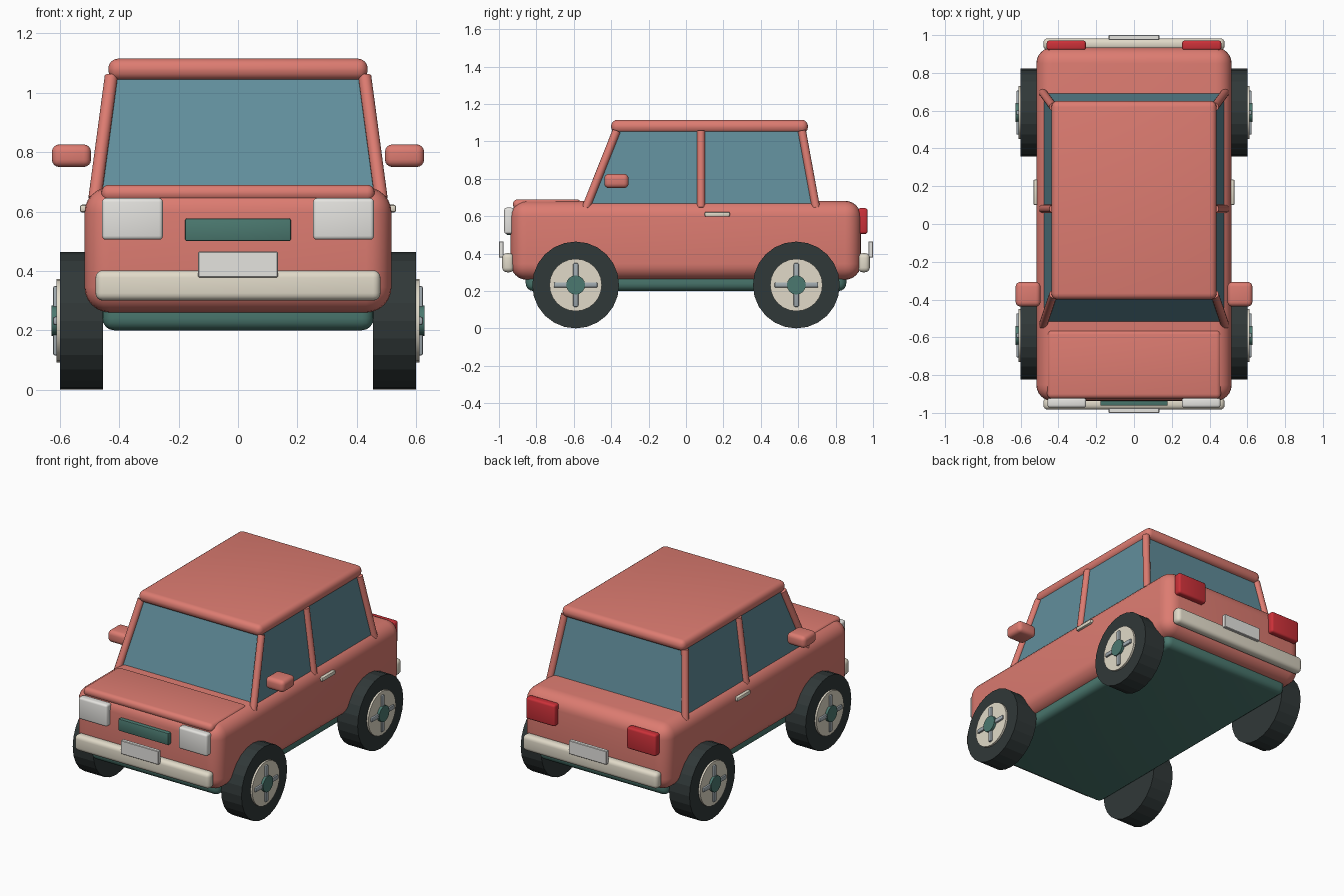
import bpy, math
from mathutils import Vector

if "Cube" in bpy.data.objects:
    bpy.data.objects.remove(bpy.data.objects["Cube"])


def material(name, r, g, b):
    m = bpy.data.materials.new(name)
    m.diffuse_color = (r, g, b, 1)
    m.use_nodes = True
    m.node_tree.nodes["Principled BSDF"].inputs["Base Color"].default_value = m.diffuse_color
    return m


PAINT = material("paint", 0.72, 0.20, 0.165)
GLASS = material("glass", 0.12, 0.27, 0.33)
TEAL = material("teal", 0.07, 0.19, 0.16)
RUBBER = material("rubber", 0.03, 0.04, 0.04)
CREAM = material("cream", 0.75, 0.70, 0.58)
LAMP = material("lamp", 0.78, 0.77, 0.74)
RED = material("red", 0.60, 0.03, 0.04)
STEEL = material("steel", 0.36, 0.41, 0.44)


def finish(ob, name, mat, smooth=True):
    ob.name = name
    ob.data.materials.append(mat)
    if smooth:
        bpy.ops.object.shade_smooth_by_angle(angle=math.radians(35))
    return ob


def box(name, mat, x, y, z, bevel=0.0, segments=4):
    """Rounded box from (min, max) ranges on each axis."""
    bpy.ops.mesh.primitive_cube_add(size=1, location=[sum(r) / 2 for r in (x, y, z)])
    ob = bpy.context.object
    ob.scale = [r[1] - r[0] for r in (x, y, z)]
    bpy.ops.object.transform_apply(location=False, rotation=False, scale=True)
    if bevel:
        mod = ob.modifiers.new("bevel", 'BEVEL')
        mod.width, mod.segments = bevel, segments
        bpy.ops.object.modifier_apply(modifier="bevel")
    return finish(ob, name, mat)


def rod(name, mat, a, b, radius, sides, smooth=True):
    """Cylinder between two points."""
    a, b = Vector(a), Vector(b)
    d = b - a
    bpy.ops.mesh.primitive_cylinder_add(
        vertices=sides, radius=radius, depth=d.length, location=(a + b) / 2,
        rotation=d.to_track_quat('Z', 'Y').to_euler())
    return finish(bpy.context.object, name, mat, smooth)


def span(s, a, b):
    return tuple(sorted((s * a, s * b)))


# Main shell
box("body", PAINT, (-0.517, 0.517), (-0.937, 0.935), (0.26, 0.682), 0.085, 6)
box("hood", PAINT, (-0.46, 0.46), (-0.925, -0.56), (0.635, 0.69), 0.025)
box("chassis", TEAL, (-0.457, 0.457), (-0.857, 0.857), (0.20, 0.32), 0.04)
box("roof", PAINT, (-0.437, 0.437), (-0.40, 0.652), (1.043, 1.115), 0.033)

# Glass cabin, tapering to the roof
LOW, HIGH = 0.63, 1.06
corners = [(sx * w, y, z) for w, y0, y1, z in
           ((0.482, -0.535, 0.70, LOW), (0.425, -0.37, 0.62, HIGH))
           for sx, y in ((-1, y0), (1, y0), (1, y1), (-1, y1))]
mesh = bpy.data.meshes.new("windows")
mesh.from_pydata(corners, [], [(3, 2, 1, 0), (4, 5, 6, 7)] +
                 [(i, (i + 1) % 4, (i + 1) % 4 + 4, i + 4) for i in range(4)])
cabin = bpy.data.objects.new("windows", mesh)
bpy.context.collection.objects.link(cabin)
finish(cabin, "windows", GLASS, False)

for s, side in ((-1, "right"), (1, "left")):
    # Window pillars
    for part, low_y, high_y in (("front", -0.535, -0.372), ("middle", 0.08, 0.08),
                                ("rear", 0.695, 0.62)):
        rod(f"{side}_{part}_pillar", PAINT, (s * 0.482, low_y, 0.645),
            (s * 0.427, high_y, 1.055), 0.022, 16)

    # Mirror and door handle
    box(f"{side}_mirror", PAINT, span(s, 0.495, 0.627), (-0.437, -0.307), (0.75, 0.826), 0.025)
    box(f"{side}_door_handle", CREAM, span(s, 0.505, 0.533), (0.10, 0.235), (0.597, 0.623), 0.008, 2)

    # Lamps
    box(f"{side}_headlight", LAMP, span(s, 0.253, 0.458), (-0.972, -0.92), (0.505, 0.645), 0.013, 3)
    box(f"{side}_tail_light", RED, span(s, 0.255, 0.462), (0.92, 0.971), (0.505, 0.643), 0.013, 3)

    # Wheels
    for y, end in ((-0.59, "front"), (0.59, "rear")):
        name, z = f"{side}_{end}", 0.232
        rod(f"{name}_tire", RUBBER, (s * 0.455, y, z), (s * 0.6, y, z), 0.232, 24, False)
        rod(f"{name}_rim", CREAM, (s * 0.58, y, z), (s * 0.612, y, z), 0.14, 24)
        box(f"{name}_spoke_upright", STEEL, span(s, 0.60, 0.623), (y - 0.014, y + 0.014),
            (z - 0.117, z + 0.117), 0.007, 2)
        box(f"{name}_spoke_level", STEEL, span(s, 0.60, 0.623), (y - 0.117, y + 0.117),
            (z - 0.014, z + 0.014), 0.007, 2)
        rod(f"{name}_hubcap", TEAL, (s * 0.60, y, z), (s * 0.628, y, z), 0.051, 16)

# Bumpers and blank plates
for s, end in ((-1, "front"), (1, "rear")):
    box(f"{end}_bumper", CREAM, (-0.48, 0.48), span(s, 0.92, 0.983), (0.30, 0.402), 0.025)
    box(f"{end}_plate", LAMP, (-0.134, 0.134), span(s, 0.975, 1.0), (0.378, 0.465), 0.003, 1)

# Grille
box("grille", TEAL, (-0.178, 0.178), (-0.962, -0.92), (0.50, 0.577), 0.006, 2)
